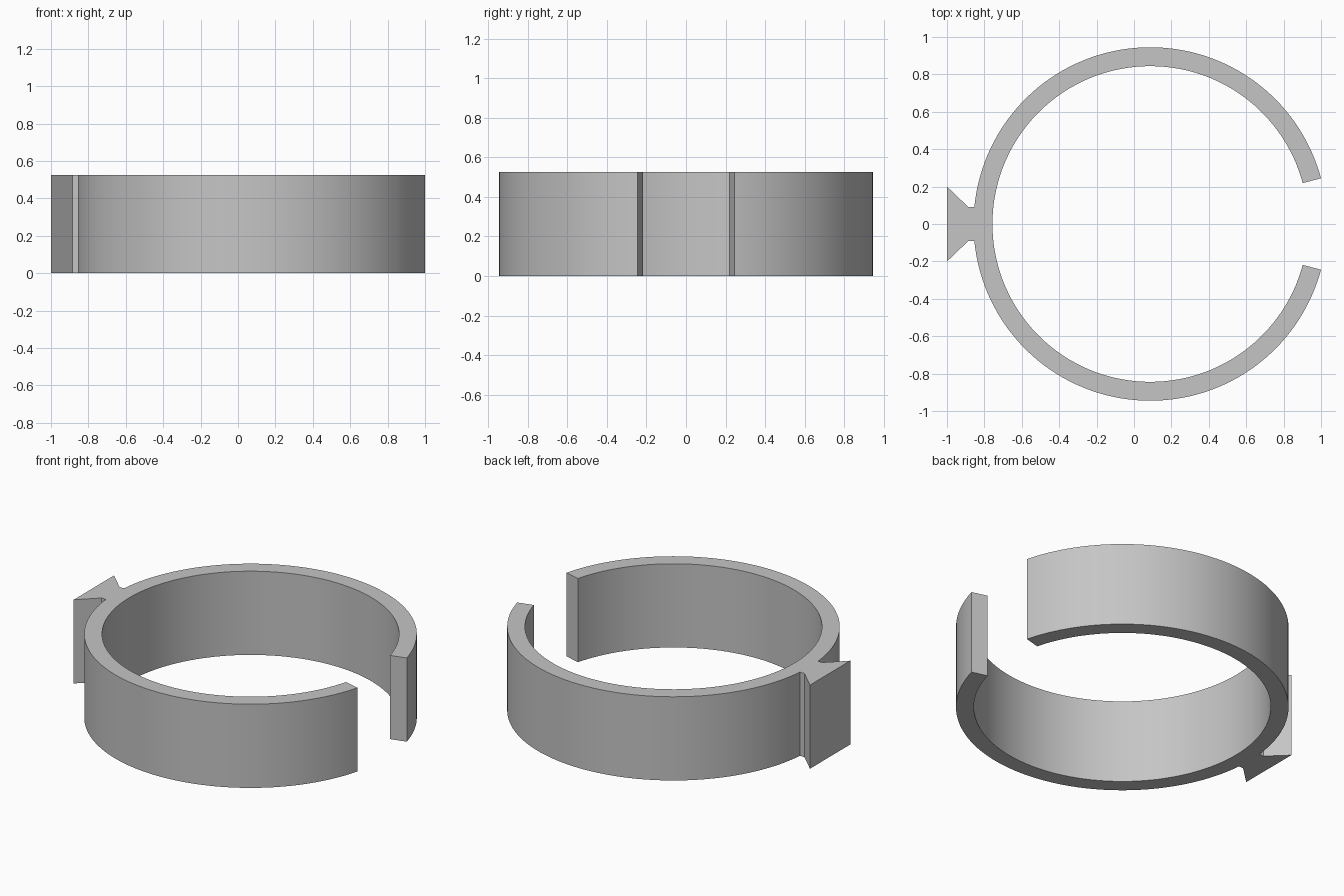
import bpy, bmesh
from math import asin, cos, sin, radians, pi

cube = bpy.data.objects.get("Cube")
if cube:
    bpy.data.objects.remove(cube, do_unlink=True)

HEIGHT = 0.525
CENTRE_X = 0.087
OUTER, INNER = 0.945, 0.844
GAP = radians(15)           # half angle of the opening on +x
NECK = 0.09                 # half width of the dovetail neck
STEPS = 64                  # segments per half ring


def arc(radius, start, end, steps):
    angles = [start + (end - start) * i / steps for i in range(steps + 1)]
    return [(CENTRE_X + radius * cos(a), radius * sin(a)) for a in angles]


def mirrored(half):
    """Add the same points on the -y side, in reverse order."""
    return half + [(x, -y) for x, y in reversed(half)]


def extrude_outline(name, outline, height, material):
    bm = bmesh.new()
    base = bm.faces.new([bm.verts.new((x, y, 0)) for x, y in outline])
    result = bmesh.ops.extrude_face_region(bm, geom=[base], use_keep_orig=True)
    top = [v for v in result["geom"] if isinstance(v, bmesh.types.BMVert)]
    bmesh.ops.translate(bm, verts=top, vec=(0, 0, height))
    bmesh.ops.recalc_face_normals(bm, faces=bm.faces)
    mesh = bpy.data.meshes.new(name)
    bm.to_mesh(mesh)
    bm.free()
    mesh.materials.append(material)
    obj = bpy.data.objects.new(name, mesh)
    bpy.context.collection.objects.link(obj)
    return obj


# Plain grey material
grey = bpy.data.materials.new("plain grey")
grey.use_nodes = True
colour = (0.56, 0.56, 0.56, 1)
grey.diffuse_color = colour
grey.node_tree.nodes["Principled BSDF"].inputs["Base Color"].default_value = colour

# Outer wall from the opening round to the neck, then the flared dovetail
outer_half = arc(OUTER, GAP, pi - asin(NECK / OUTER), STEPS)
outer_half += [(-0.885, NECK), (-1.0, 0.2)]

# Inner wall returns from the -y end of the opening to the +y end
inner_wall = arc(INNER, 2 * pi - GAP, GAP, 2 * STEPS)

ring = extrude_outline("split_ring_with_dovetail",
                       mirrored(outer_half) + inner_wall, HEIGHT, grey)

# Smooth curved walls, crisp corners
bpy.ops.object.select_all(action="DESELECT")
ring.select_set(True)
bpy.context.view_layer.objects.active = ring
bpy.ops.object.shade_smooth_by_angle(angle=radians(30))
